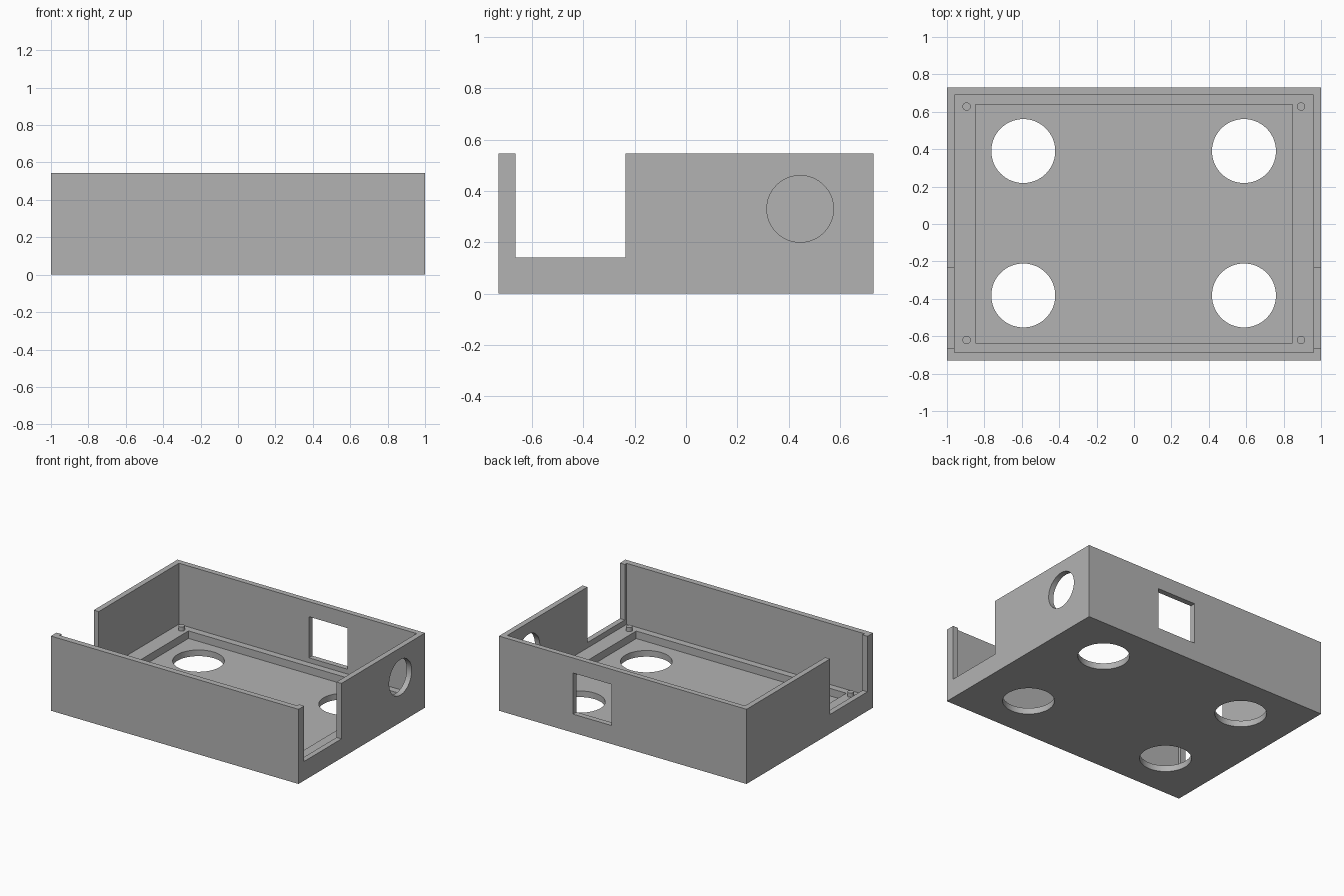
import bpy
from math import radians

cube = bpy.data.objects.get("Cube")
if cube:
    bpy.data.objects.remove(cube, do_unlink=True)

# Single grey plastic
grey = bpy.data.materials.new("grey plastic")
grey.use_nodes = True
colour = (0.45, 0.45, 0.45, 1)
grey.diffuse_color = colour
grey.node_tree.nodes["Principled BSDF"].inputs["Base Color"].default_value = colour

HALF_X, HALF_Y, HEIGHT = 1.0, 0.73, 0.545
LEDGE, FLOOR, TOP = 0.10, 0.045, 0.8


def box(name, x0, x1, y0, y1, z0, z1):
    bpy.ops.mesh.primitive_cube_add(size=1)
    ob = bpy.context.object
    ob.name = name
    ob.location = ((x0 + x1) / 2, (y0 + y1) / 2, (z0 + z1) / 2)
    ob.scale = (x1 - x0, y1 - y0, z1 - z0)
    bpy.ops.object.transform_apply(location=True, rotation=True, scale=True)
    ob.data.materials.append(grey)
    return ob


def cylinder(name, centre, radius, depth, tilt=0, sides=64):
    bpy.ops.mesh.primitive_cylinder_add(vertices=sides, radius=radius, depth=depth,
                                        location=centre, rotation=(0, tilt, 0))
    ob = bpy.context.object
    ob.name = name
    bpy.ops.object.transform_apply(location=True, rotation=True, scale=True)
    ob.data.materials.append(grey)
    return ob


def cut(target, cutter):
    cutter.hide_render = True
    mod = target.modifiers.new("cut", "BOOLEAN")
    mod.operation, mod.solver, mod.object = "DIFFERENCE", "EXACT", cutter
    bpy.context.view_layer.objects.active = target
    bpy.ops.object.modifier_apply(modifier=mod.name)
    bpy.data.objects.remove(cutter, do_unlink=True)


# Open tray with a stepped floor
case = box("case", -HALF_X, HALF_X, -HALF_Y, HALF_Y, 0, HEIGHT)
cut(case, box("cavity", -0.96, 0.96, -0.687, 0.69, LEDGE, TOP))
cut(case, box("floor_recess", -0.848, 0.848, -0.637, 0.64, FLOOR, 0.3))

# Notch through both side walls
cut(case, box("side_notch", -1.2, 1.2, -0.665, -0.235, 0.14, TOP))

# Square window in the back wall and round port in the left wall
cut(case, box("back_window", 0.09, 0.40, 0.6, 0.9, 0.135, 0.435))
cut(case, cylinder("side_port", (1, 0.445, 0.33), 0.13, 0.3, radians(90)))

# Four round floor openings
for x in (-0.592, 0.588):
    for y in (-0.382, 0.39):
        cut(case, cylinder("floor_hole", (x, y, 0), 0.171, 0.4))

# Locating pegs on the ledge corners
pegs = []
for x in (-0.895, 0.893):
    for y in (-0.62, 0.628):
        pegs.append(cylinder("locating_peg", (x, y, 0.11), 0.022, 0.04, sides=32))

for ob in [case] + pegs:
    bpy.ops.object.select_all(action="DESELECT")
    ob.select_set(True)
    bpy.context.view_layer.objects.active = ob
    bpy.ops.object.shade_smooth_by_angle(angle=radians(30))
